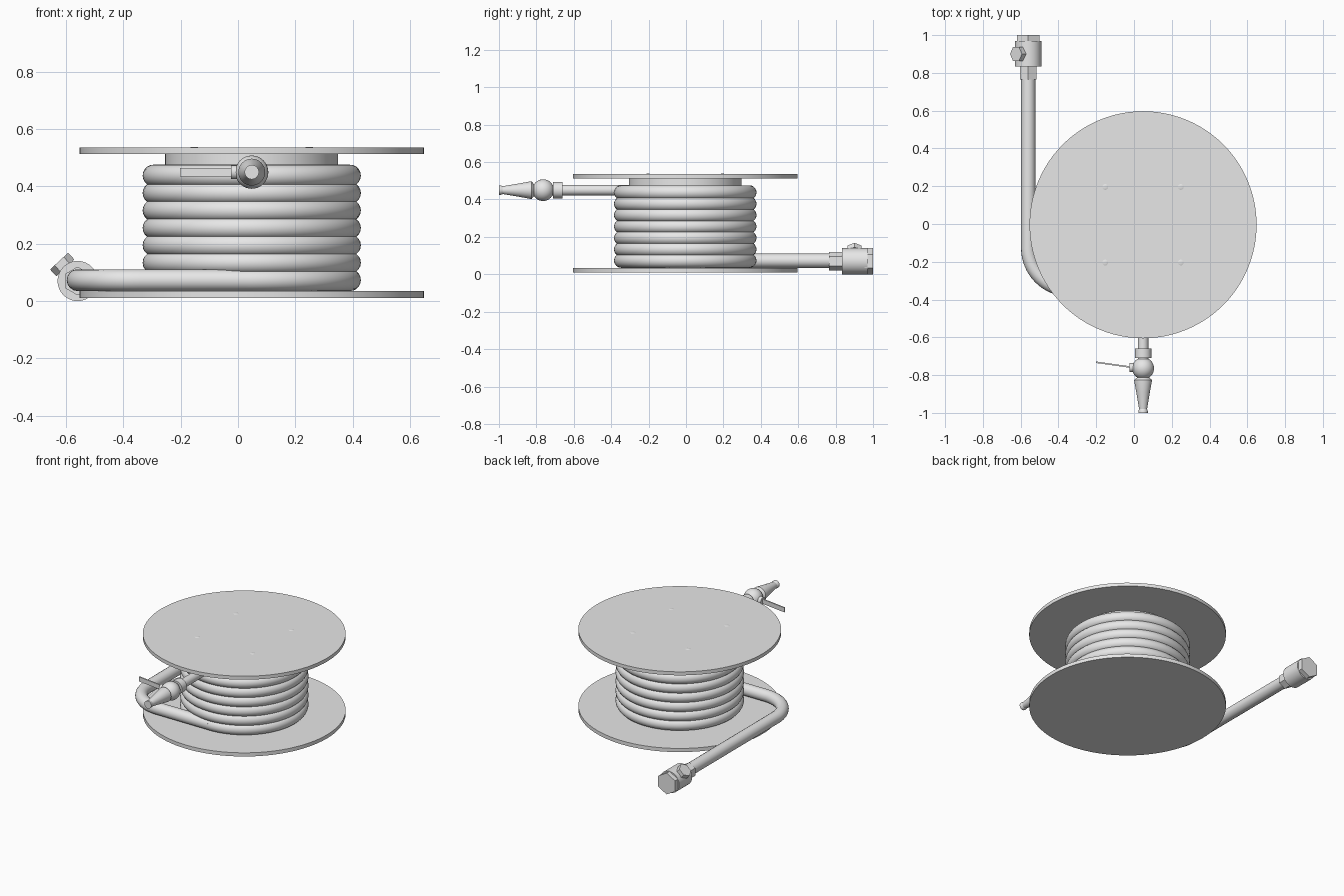
import bpy, bmesh
from math import pi, sin, cos
from mathutils import Vector

cube = bpy.data.objects.get("Cube")
if cube:
    bpy.data.objects.remove(cube, do_unlink=True)

# One plain grey for everything
grey = bpy.data.materials.new("plain grey")
grey.use_nodes = True
grey.diffuse_color = (0.8, 0.8, 0.8, 1)
grey.node_tree.nodes["Principled BSDF"].inputs["Base Color"].default_value = grey.diffuse_color


def finish(obj):
    obj.data.materials.append(grey)
    bpy.ops.object.select_all(action='DESELECT')
    obj.select_set(True)
    bpy.context.view_layer.objects.active = obj
    bpy.ops.object.shade_smooth_by_angle(angle=pi / 6)
    return obj


def lathe(name, profile, origin, axis=(0, 0, 1), sides=32):
    """Capped solid from (radius, distance) pairs along an axis."""
    bm = bmesh.new()
    rings = [[bm.verts.new((r * cos(a), r * sin(a), d))
              for a in (pi / 2 + 2 * pi * i / sides for i in range(sides))]
             for r, d in profile]
    for low, high in zip(rings, rings[1:]):
        for i in range(sides):
            j = (i + 1) % sides
            bm.faces.new((low[i], low[j], high[j], high[i]))
    bm.faces.new(rings[0][::-1])
    bm.faces.new(rings[-1])
    mesh = bpy.data.meshes.new(name)
    bm.to_mesh(mesh)
    bm.free()
    obj = bpy.data.objects.new(name, mesh)
    bpy.context.collection.objects.link(obj)
    obj.location = origin
    obj.rotation_mode = 'QUATERNION'
    obj.rotation_quaternion = Vector(axis).to_track_quat('Z', 'Y')
    return finish(obj)


def rod(name, radius, length, origin, axis=(0, 0, 1), sides=32):
    return lathe(name, [(radius, 0), (radius, length)], origin, axis, sides)


def tube(name, points, radius):
    curve = bpy.data.curves.new(name, 'CURVE')
    curve.dimensions = '3D'
    curve.bevel_depth = radius
    curve.bevel_resolution = 6
    curve.use_fill_caps = True
    spline = curve.splines.new('POLY')
    spline.points.add(len(points) - 1)
    for p, co in zip(spline.points, points):
        p.co = (*co, 1)
    obj = bpy.data.objects.new(name, curve)
    bpy.context.collection.objects.link(obj)
    bpy.ops.object.select_all(action='DESELECT')
    obj.select_set(True)
    bpy.context.view_layer.objects.active = obj
    bpy.ops.object.convert(target='MESH')
    return finish(bpy.context.object)


CX, CY = 0.048, -0.004
HOSE, COIL = 0.038, 0.343
LOW, HIGH = 0.073, 0.438

# Reel: two flanges, drum and four low rivets
rod("bottom_flange", 0.601, 0.024, (CX, CY, 0.011), sides=96)
rod("top_flange", 0.601, 0.023, (CX, CY, 0.513), sides=96)
rod("drum", 0.302, 0.482, (CX, CY, 0.033), sides=64)
for sx in (-1, 1):
    for sy in (-1, 1):
        lathe("rivet", [(0.018, 0), (0.013, 0.002), (0.005, 0.003)],
              (CX + 0.2 * sx, CY + 0.2 * sy, 0.535), sides=16)

# Wound hose
for i in range(7):
    bpy.ops.mesh.primitive_torus_add(
        major_radius=COIL, minor_radius=HOSE, major_segments=80, minor_segments=20,
        location=(CX, CY, LOW + (HIGH - LOW) * i / 6))
    bpy.context.object.name = "hose_coil"
    finish(bpy.context.object)

# Loose hose leaving the bottom coil and turning to the back
TX, BEND = -0.56, 0.22
front = CY - COIL
path = [(CX, front, LOW)]
path += [(TX + BEND - BEND * sin(a), front + BEND - BEND * cos(a), LOW)
         for a in (pi / 2 * i / 16 for i in range(17))]
path.append((TX, 0.79, LOW))
tube("loose_hose", path, HOSE)

# Hydrant coupling at the loose end
AY = (0, 1, 0)
CZ = 0.07
rod("coupling_nut", 0.05, 0.08, (TX, 0.765, CZ), AY, 6)
rod("coupling_body", 0.07, 0.135, (TX, 0.835, CZ), AY, 40)
rod("coupling_end_nut", 0.07, 0.045, (TX, 0.955, CZ), AY, 6)
side = Vector((-0.68, 0, 0.73))
rod("coupling_side_neck", 0.03, 0.085, (TX, 0.9, CZ), side, 24)
rod("coupling_side_nut", 0.043, 0.032, Vector((TX, 0.9, CZ)) + side * 0.063, side, 6)

# Outlet pipe, ball valve and nozzle at the top coil
NY, NZ = (0, -1, 0), 0.45
rod("outlet_pipe", 0.028, 0.42, (CX, -0.3, NZ), NY)
rod("outlet_collar", 0.044, 0.05, (CX, -0.66, NZ), NY)
bpy.ops.mesh.primitive_uv_sphere_add(segments=32, ring_count=16, radius=0.058,
                                     location=(CX, -0.764, NZ))
bpy.context.object.name = "valve_ball"
finish(bpy.context.object)
lathe("nozzle", [(0.028, 0), (0.047, 0.015), (0.047, 0.02), (0.036, 0.08),
                 (0.021, 0.17), (0.025, 0.18), (0.025, 0.19)], (CX, -0.81, NZ), NY)

# Valve stem and flat lever
rod("valve_stem", 0.024, 0.06, (0.035, -0.76, NZ), (-1, 0, 0), 24)
bpy.ops.mesh.primitive_cube_add(size=1, location=(-0.108, -0.745, NZ),
                                rotation=(0, 0, -0.14))
lever = bpy.context.object
lever.name = "valve_lever"
lever.scale = (0.19, 0.008, 0.03)
finish(lever)
